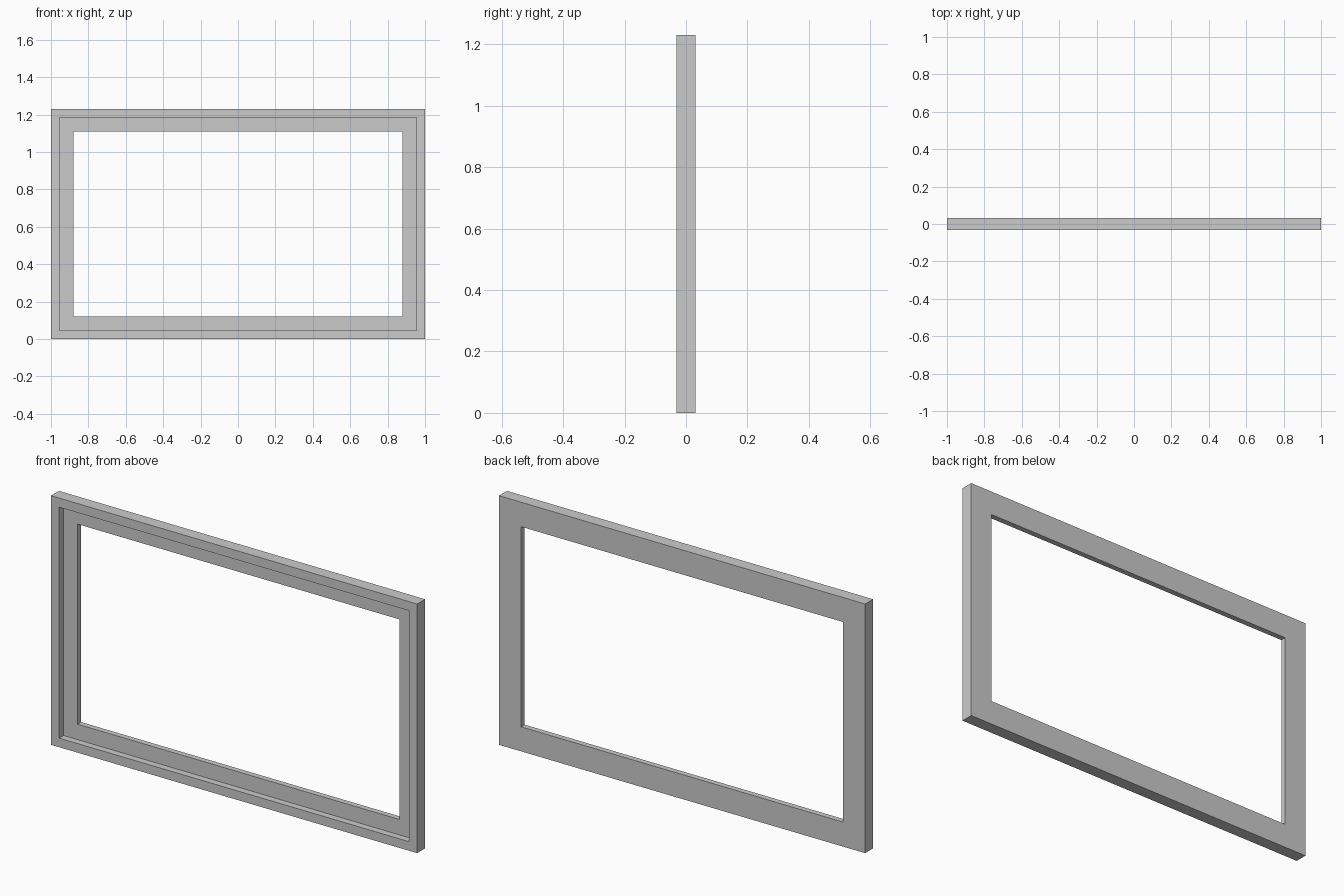
import bpy, bmesh

if "Cube" in bpy.data.objects:
    bpy.data.objects.remove(bpy.data.objects["Cube"])

W, H = 1.0, 1.23          # half width, full height
FRONT, LEDGE, BACK = -0.031, 0.003, 0.031
LIP, OPENING = 0.045, 0.121   # insets from the outer edge

# Rebated cross-section as (inset, y), swept around the rectangle with mitred corners
profile = [(0, FRONT), (LIP, FRONT), (LIP, LEDGE),
           (OPENING, LEDGE), (OPENING, BACK), (0, BACK)]

bm = bmesh.new()
rings = []
for sx, top in ((-1, 0), (1, 0), (1, 1), (-1, 1)):
    rings.append([bm.verts.new((sx * (W - d), y, H - d if top else d))
                  for d, y in profile])

n = len(profile)
for i in range(4):
    a, b = rings[i], rings[(i + 1) % 4]
    for j in range(n):
        k = (j + 1) % n
        bm.faces.new((a[j], b[j], b[k], a[k]))
bmesh.ops.recalc_face_normals(bm, faces=bm.faces)

# Picture-style frame with a front recess
mesh = bpy.data.meshes.new("rebated_frame")
bm.to_mesh(mesh)
bm.free()
frame = bpy.data.objects.new("rebated_frame", mesh)
bpy.context.collection.objects.link(frame)
